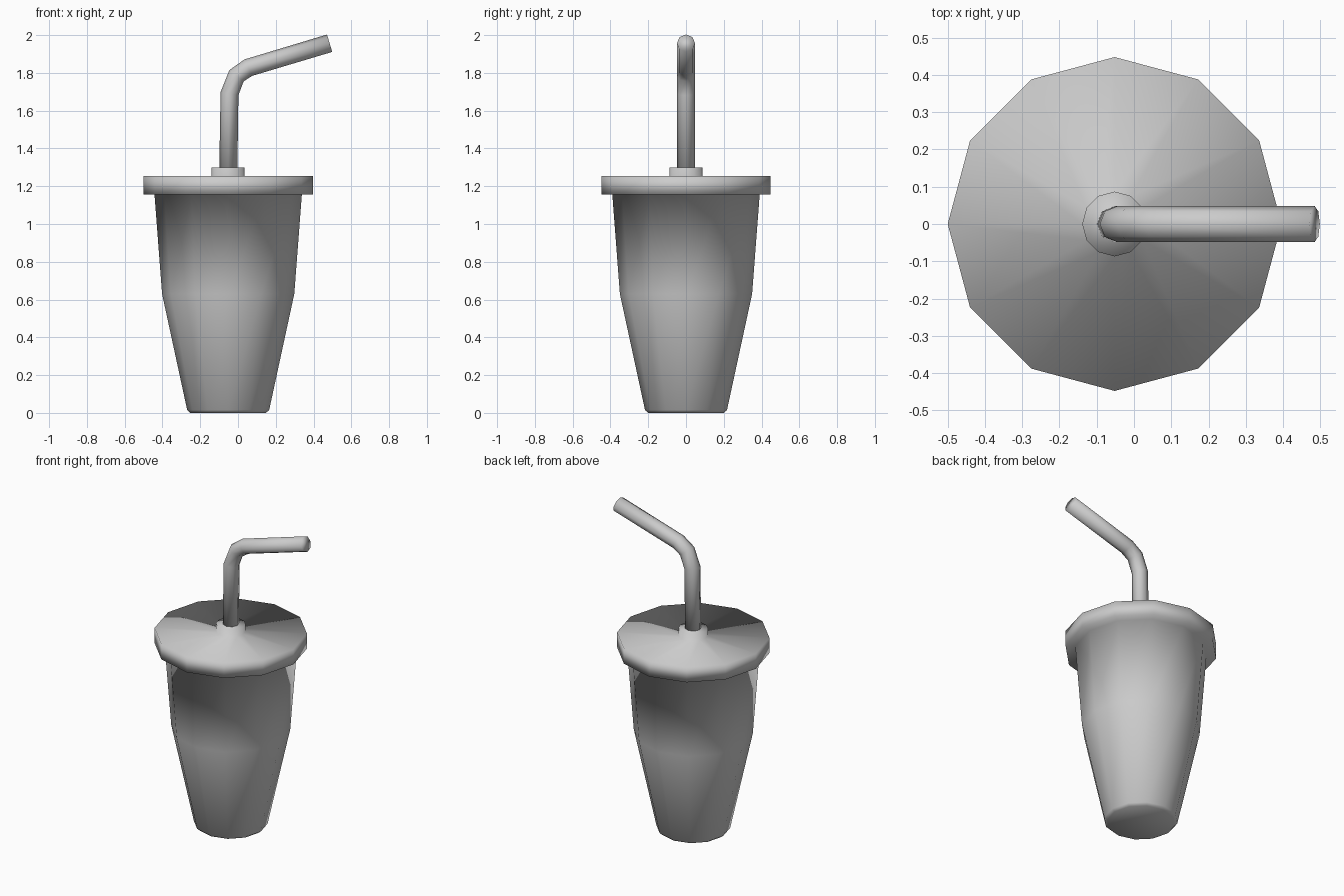
import bpy, bmesh
from math import sin, cos, pi
from mathutils import Vector

cube = bpy.data.objects.get("Cube")
if cube:
    bpy.data.objects.remove(cube, do_unlink=True)

AXIS_X = -0.052

grey = bpy.data.materials.new("light grey")
grey.use_nodes = True
grey.diffuse_color = (0.6, 0.6, 0.6, 1)
grey.node_tree.nodes["Principled BSDF"].inputs["Base Color"].default_value = (0.6, 0.6, 0.6, 1)


def skin_rings(name, rings):
    """Join equal rings of points into a closed, smooth-shaded tube."""
    bm = bmesh.new()
    loops = [[bm.verts.new(p) for p in ring] for ring in rings]
    n = len(loops[0])
    for a, b in zip(loops, loops[1:]):
        for i in range(n):
            j = (i + 1) % n
            bm.faces.new((a[i], a[j], b[j], b[i]))
    bm.faces.new(loops[0])
    bm.faces.new(loops[-1])
    bmesh.ops.recalc_face_normals(bm, faces=bm.faces)
    for f in bm.faces:
        f.smooth = True
    mesh = bpy.data.meshes.new(name)
    bm.to_mesh(mesh)
    bm.free()
    mesh.materials.append(grey)
    obj = bpy.data.objects.new(name, mesh)
    bpy.context.collection.objects.link(obj)
    return obj


def circle(center, u, v, radius, sides):
    return [center + radius * (u * cos(2 * pi * i / sides) + v * sin(2 * pi * i / sides))
            for i in range(sides)]


X, Y = Vector((1, 0, 0)), Vector((0, 1, 0))

# Cup, lid rim and straw collar in one turned profile (radius, height)
profile = [(0.2, 0), (0.217, 0.015), (0.35, 0.63), (0.39, 1.155),
           (0.448, 1.155), (0.448, 1.253), (0.087, 1.253), (0.087, 1.3)]
skin_rings("cup_with_lid",
           [circle(Vector((AXIS_X, 0, z)), X, Y, r, 12) for r, z in profile])

# Bent straw swept along its centre line (x, z)
path = [Vector((x, 0, z)) for x, z in
        [(AXIS_X, 1.25), (-0.045, 1.69), (-0.008, 1.785), (0.055, 1.828), (0.485, 1.957)]]
rings = []
for i, p in enumerate(path):
    before = (p - path[max(i - 1, 0)]).normalized()
    after = (path[min(i + 1, len(path) - 1)] - p).normalized()
    tangent = (before + after).normalized()
    rings.append(circle(p, Y.cross(tangent), Y, 0.048, 8))
skin_rings("straw", rings)
